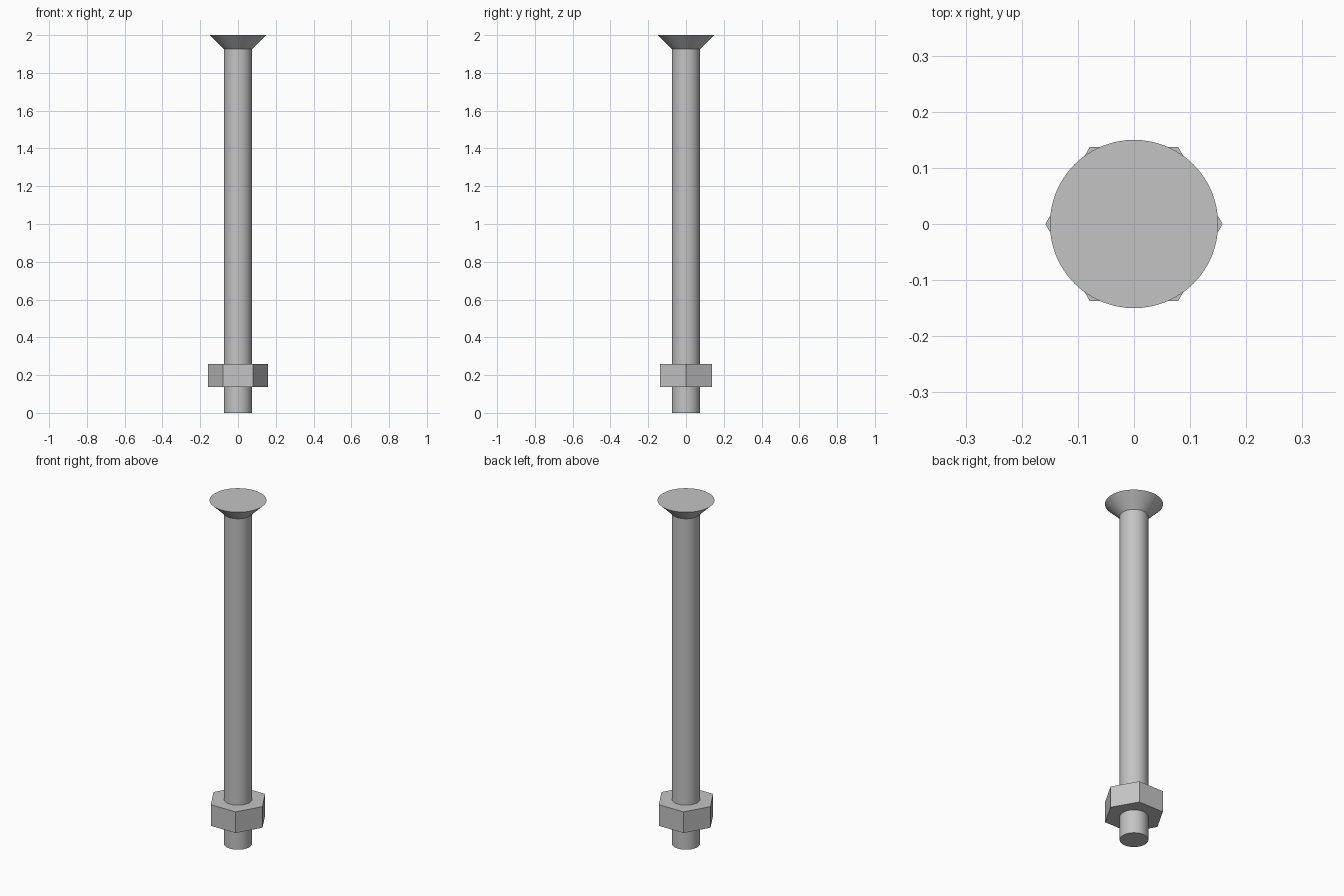
import bpy
import math

cube = bpy.data.objects.get("Cube")
if cube:
    bpy.data.objects.remove(cube, do_unlink=True)

SHAFT_RADIUS = 0.074
HEAD_RADIUS = 0.15
HEAD_BASE = 1.926
TOP = 2.0

steel = bpy.data.materials.new("grey steel")
steel.use_nodes = True
steel.diffuse_color = (0.55, 0.55, 0.55, 1)
steel.node_tree.nodes["Principled BSDF"].inputs["Base Color"].default_value = steel.diffuse_color


def frustum(name, sides, r_low, r_high, z_low, z_high, turn=0.0):
    """Upright prism or cone section between two heights."""
    bpy.ops.mesh.primitive_cone_add(
        vertices=sides, radius1=r_low, radius2=r_high, depth=z_high - z_low,
        location=(0, 0, (z_low + z_high) / 2), rotation=(0, 0, turn))
    part = bpy.context.object
    part.name = name
    part.data.materials.append(steel)
    bpy.ops.object.shade_smooth_by_angle(angle=math.radians(30))
    return part


# Round shaft
frustum("shaft", 64, SHAFT_RADIUS, SHAFT_RADIUS, 0, HEAD_BASE)

# Countersunk head, flat on top
frustum("countersunk_head", 64, SHAFT_RADIUS, HEAD_RADIUS, HEAD_BASE, TOP)

# Hexagonal nut with corners pointing along x
frustum("hex_nut", 6, 0.158, 0.158, 0.136, 0.259, turn=math.pi / 2)
